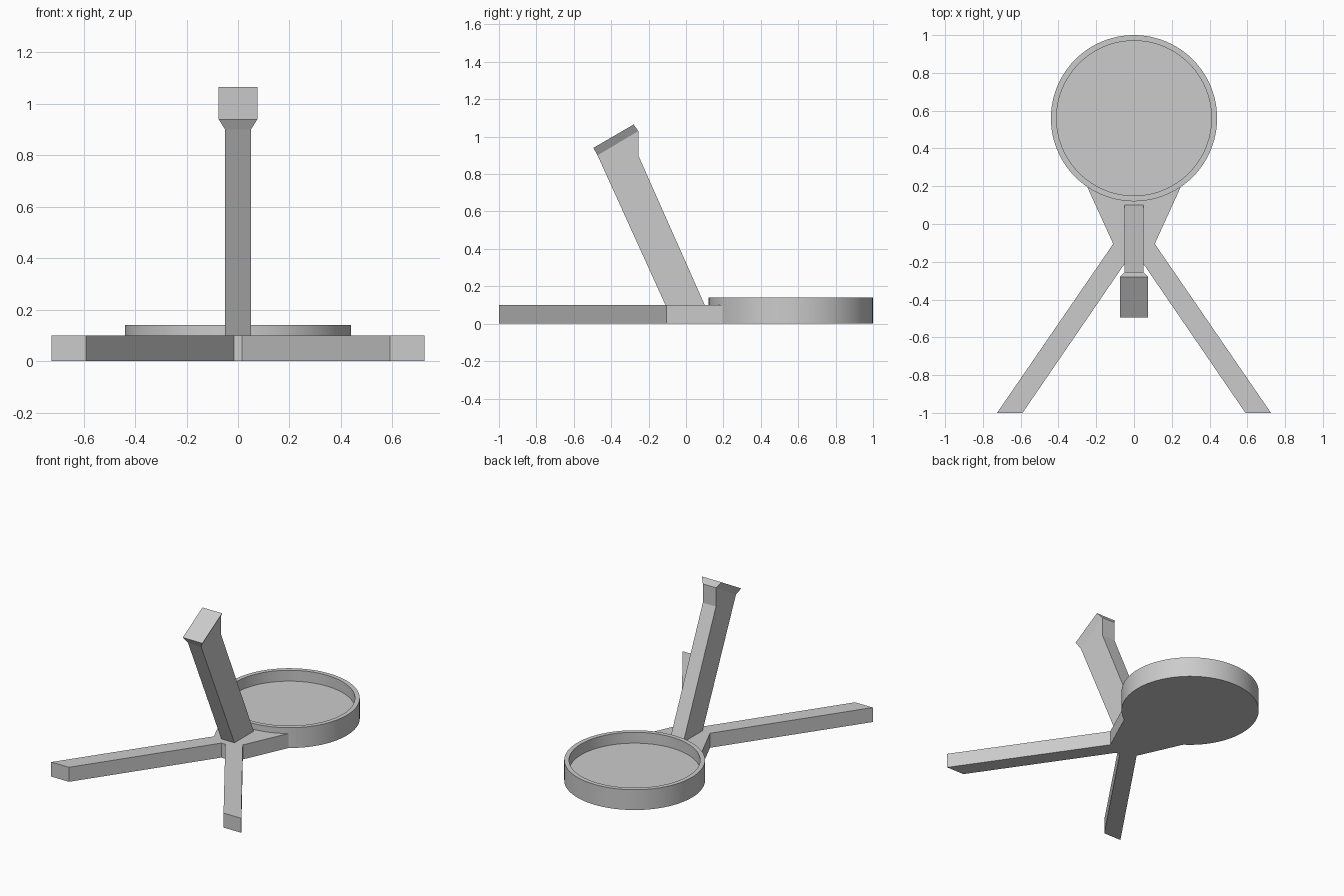
import bpy, bmesh, math

cube = bpy.data.objects.get("Cube")
if cube:
    bpy.data.objects.remove(cube, do_unlink=True)

grey = bpy.data.materials.new("light grey")
grey.use_nodes = True
grey.diffuse_color = (0.6, 0.6, 0.6, 1)
grey.node_tree.nodes["Principled BSDF"].inputs["Base Color"].default_value = (0.6, 0.6, 0.6, 1)


def finish(bm, name, smooth=False):
    bmesh.ops.recalc_face_normals(bm, faces=bm.faces)
    mesh = bpy.data.meshes.new(name)
    bm.to_mesh(mesh)
    bm.free()
    mesh.materials.append(grey)
    obj = bpy.data.objects.new(name, mesh)
    bpy.context.collection.objects.link(obj)
    if smooth:
        bpy.ops.object.select_all(action="DESELECT")
        obj.select_set(True)
        bpy.context.view_layer.objects.active = obj
        bpy.ops.object.shade_smooth_by_angle(angle=math.radians(30))
    return obj


def loft(name, lower, upper):
    """Join two matching outlines into a closed solid."""
    bm = bmesh.new()
    a = [bm.verts.new(p) for p in lower]
    b = [bm.verts.new(p) for p in upper]
    bm.faces.new(a)
    bm.faces.new(b)
    for i in range(len(a)):
        j = (i + 1) % len(a)
        bm.faces.new((a[i], a[j], b[j], b[i]))
    return finish(bm, name)


# Round dish, turned from its wall profile
DISH_Y, RADIUS = 0.56, 0.44
profile = [(0, 0), (RADIUS, 0), (RADIUS, 0.14), (0.41, 0.14), (0.41, 0.065), (0, 0.065)]
bm = bmesh.new()
verts = [bm.verts.new((r, 0, z)) for r, z in profile]
edges = [bm.edges.new(pair) for pair in zip(verts, verts[1:])]
bmesh.ops.spin(bm, geom=verts + edges, axis=(0, 0, 1), cent=(0, 0, 0),
               angle=math.tau, steps=96, use_duplicate=False)
bmesh.ops.remove_doubles(bm, verts=bm.verts, dist=0.0001)
bmesh.ops.translate(bm, verts=bm.verts, vec=(0, DISH_Y, 0))
finish(bm, "dish", smooth=True)

# Flat base with two splayed legs, its back edge following the dish wall
half = [(0.015, -0.16), (0.59, -1), (0.725, -1), (0.11, -0.105)]
arc = []
for i in range(17):
    angle = math.radians(-53.5 - 73 * i / 16)
    arc.append((0.43 * math.cos(angle), DISH_Y + 0.43 * math.sin(angle)))
outline = half + arc + [(-x, y) for x, y in reversed(half)]
loft("leg_base", [(x, y, 0) for x, y in outline], [(x, y, 0.1) for x, y in outline])

# Leaning post, a side profile given thickness
side = [(-0.101, 0.08), (0.109, 0.08), (-0.255, 0.9), (-0.255, 1.03), (-0.473, 0.9)]
loft("post", [(-0.05, y, z) for y, z in side], [(0.05, y, z) for y, z in side])


# Flared head on the post
def tilted_rectangle(w, front, back):
    return [(-w, *front), (w, *front), (w, *back), (-w, *back)]


loft("post_head",
     tilted_rectangle(0.05, (-0.473, 0.9), (-0.255, 1.03)),
     tilted_rectangle(0.075, (-0.495, 0.94), (-0.28, 1.065)))
